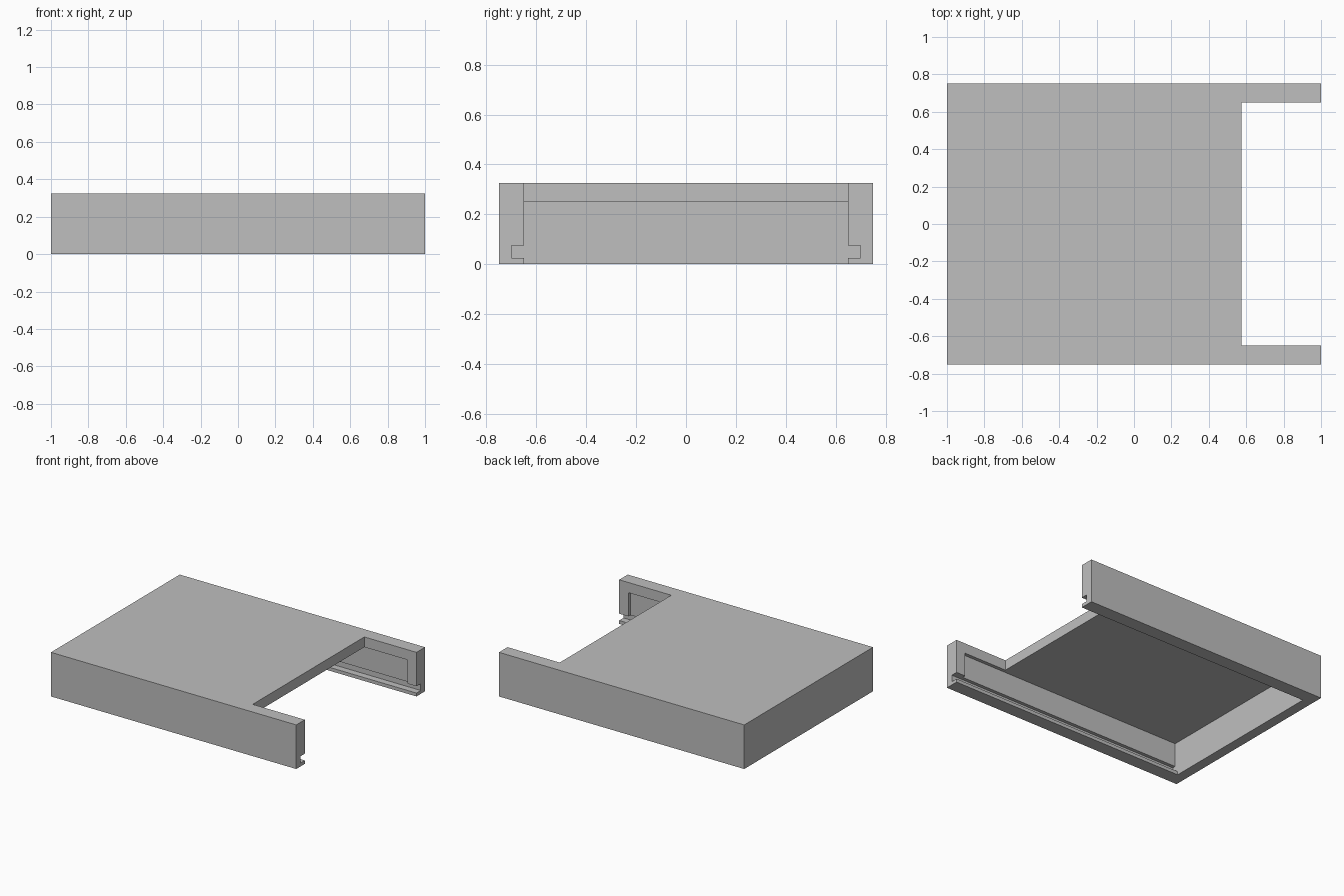
import bpy
import bmesh

cube = bpy.data.objects.get("Cube")
if cube:
    bpy.data.objects.remove(cube, do_unlink=True)

# Main dimensions
HALF_Y, HEIGHT = 0.75, 0.325
INNER, RECESS, GROOVE = 0.65, 0.675, 0.70   # half widths inside the walls
CEILING, GROOVE_LOW, GROOVE_TOP = 0.25, 0.025, 0.075
END_WALL, POST = -0.925, 0.925
BEYOND = 1.1

grey = bpy.data.materials.new("light_grey")
grey.use_nodes = True
colour = (0.52, 0.52, 0.52, 1)
grey.diffuse_color = colour
grey.node_tree.nodes["Principled BSDF"].inputs["Base Color"].default_value = colour


def extrude_x(name, half_profile, x0, x1):
    """Mirror a (y, z) half profile across y = 0 and extrude it along x."""
    outline = half_profile + [(-y, z) for y, z in reversed(half_profile)]
    bm = bmesh.new()
    face = bm.faces.new([bm.verts.new((x0, y, z)) for y, z in outline])
    result = bmesh.ops.extrude_face_region(bm, geom=[face])
    verts = [v for v in result["geom"] if isinstance(v, bmesh.types.BMVert)]
    bmesh.ops.translate(bm, verts=verts, vec=(x1 - x0, 0, 0))
    bmesh.ops.recalc_face_normals(bm, faces=bm.faces)
    mesh = bpy.data.meshes.new(name)
    bm.to_mesh(mesh)
    bm.free()
    mesh.materials.append(grey)
    obj = bpy.data.objects.new(name, mesh)
    bpy.context.collection.objects.link(obj)
    return obj


def cavity_profile(wall):
    """Inside of the housing: bottom lip, rail groove, then wall to ceiling."""
    return [(INNER, -0.1), (INNER, GROOVE_LOW), (GROOVE, GROOVE_LOW),
            (GROOVE, GROOVE_TOP), (wall, GROOVE_TOP), (wall, CEILING)]


# Solid outer block
housing = extrude_x("housing", [(HALF_Y, 0), (HALF_Y, HEIGHT)], -1, 1)

# Hollow with recessed walls, mouth between the end posts, notch in the top
cutters = [
    extrude_x("cavity_cutter", cavity_profile(RECESS), END_WALL, POST),
    extrude_x("mouth_cutter", cavity_profile(INNER), 0.8, BEYOND),
    extrude_x("notch_cutter", [(INNER, 0.2), (INNER, 0.4)], 0.575, BEYOND),
]

bpy.context.view_layer.objects.active = housing
for cutter in cutters:
    cutter.hide_render = True
    cut = housing.modifiers.new(cutter.name, "BOOLEAN")
    cut.operation = "DIFFERENCE"
    cut.solver = "EXACT"
    cut.object = cutter
    bpy.ops.object.modifier_apply(modifier=cut.name)
    bpy.data.objects.remove(cutter, do_unlink=True)
